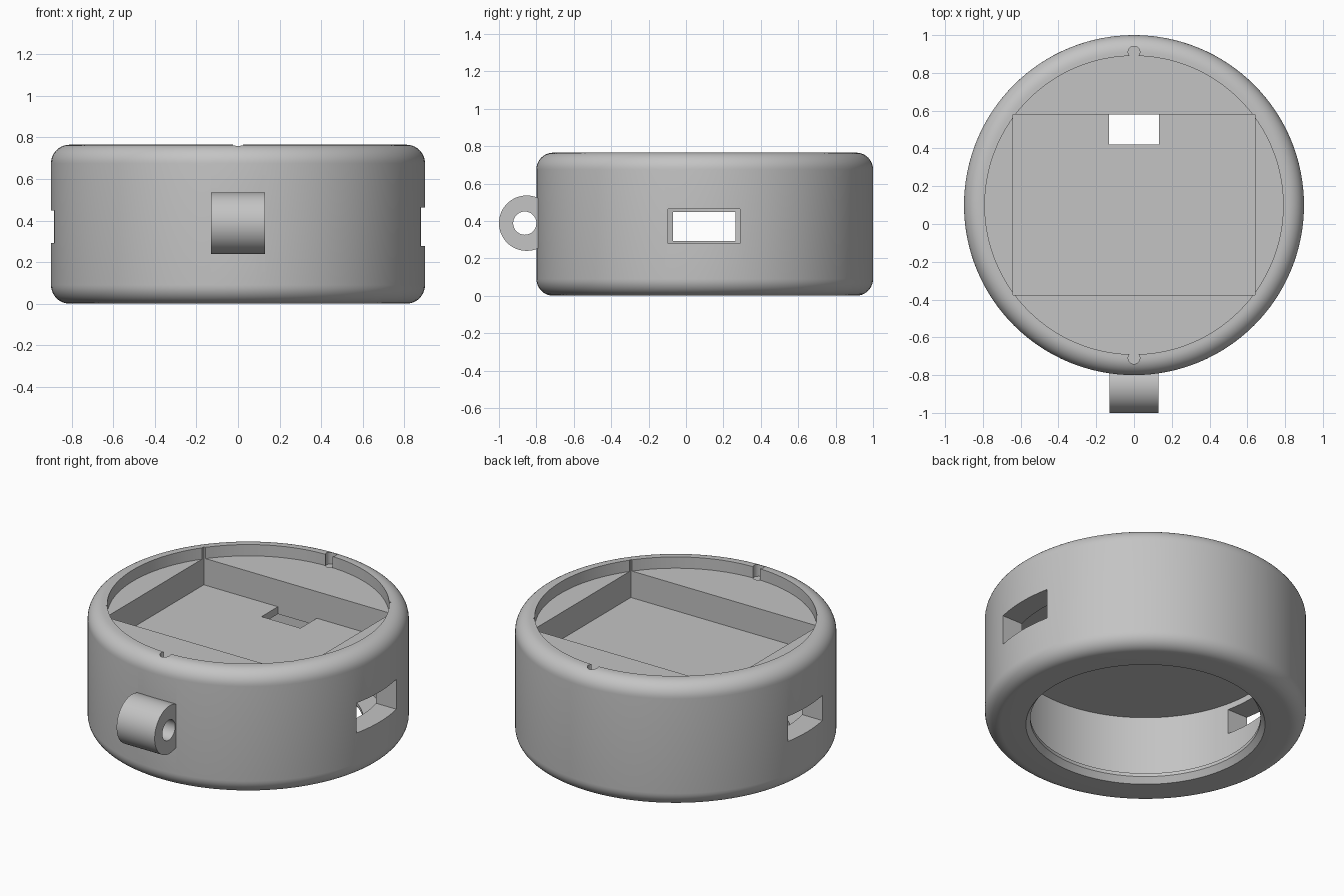
import bpy
import bmesh
from math import pi, sin, cos
from mathutils import Matrix, Vector

cube = bpy.data.objects.get("Cube")
if cube:
    bpy.data.objects.remove(cube, do_unlink=True)

CY = 0.1      # centre of the round case in y
TOP = 0.765   # height of the case

grey = bpy.data.materials.new("plain_grey")
grey.use_nodes = True
colour = (0.55, 0.55, 0.55, 1)
grey.diffuse_color = colour
grey.node_tree.nodes["Principled BSDF"].inputs["Base Color"].default_value = colour


def add_object(name, bm):
    bmesh.ops.recalc_face_normals(bm, faces=bm.faces)
    mesh = bpy.data.meshes.new(name)
    bm.to_mesh(mesh)
    bm.free()
    mesh.materials.append(grey)
    obj = bpy.data.objects.new(name, mesh)
    bpy.context.collection.objects.link(obj)
    return obj


def lathe(name, profile, steps=128):
    bm = bmesh.new()
    verts = [bm.verts.new((r, 0, z)) for r, z in profile]
    edges = [bm.edges.new(pair) for pair in zip(verts, verts[1:])]
    bmesh.ops.spin(bm, geom=verts + edges, cent=(0, 0, 0), axis=(0, 0, 1),
                   angle=2 * pi, steps=steps)
    bmesh.ops.remove_doubles(bm, verts=bm.verts, dist=1e-4)
    bmesh.ops.translate(bm, verts=bm.verts, vec=(0, CY, 0))
    return add_object(name, bm)


def box(name, low, high):
    low, high = Vector(low), Vector(high)
    bm = bmesh.new()
    bmesh.ops.create_cube(bm, size=1, matrix=Matrix.Translation((low + high) / 2)
                          @ Matrix.Diagonal((*(high - low), 1)))
    return add_object(name, bm)


def cylinder(name, centre, radius, length, along_x=False, segments=64):
    turn = Matrix.Rotation(pi / 2, 4, 'Y') if along_x else Matrix()
    bm = bmesh.new()
    bmesh.ops.create_cone(bm, cap_ends=True, segments=segments, radius1=radius,
                          radius2=radius, depth=length,
                          matrix=Matrix.Translation(centre) @ turn)
    return add_object(name, bm)


def combine(target, tool, operation='DIFFERENCE'):
    mod = target.modifiers.new("combine", 'BOOLEAN')
    mod.operation = operation
    mod.solver = 'EXACT'
    mod.object = tool
    bpy.context.view_layer.objects.active = target
    bpy.ops.object.modifier_apply(modifier=mod.name)
    bpy.data.objects.remove(tool, do_unlink=True)


def rounded(z, start):
    # quarter circle for the outer edge of the case
    return [(0.81 + 0.09 * cos(start + i * pi / 20), z + 0.09 * sin(start + i * pi / 20))
            for i in range(11)]


# Round case: lower cavity with a chamfered lip, rounded sides, shallow top recess
profile = [(0, 0.485), (0.765, 0.485), (0.765, 0.056), (0.645, 0.056), (0.645, 0.035), (0.67, 0)]
profile += rounded(0.09, -pi / 2)
profile += rounded(TOP - 0.09, 0)
profile += [(0.79, TOP), (0.79, 0.695), (0, 0.695)]
case = lathe("round_case", profile)

# Strap loop on the front
loop_z = 0.388
combine(case, cylinder("strap_loop", (0, -0.852, loop_z), 0.148, 0.26, True), 'UNION')
combine(case, cylinder("loop_hole", (0, -0.862, loop_z), 0.062, 0.4, True))

# Rectangular pocket and the slot through its floor
combine(case, box("pocket", (-0.64, -0.375, 0.53), (0.64, 0.58, 0.9)))
combine(case, box("floor_slot", (-0.133, 0.42, 0.4), (0.133, 0.58, 0.6)))

# Side windows, the one on +x slightly larger
combine(case, box("large_window", (0.6, -0.095, 0.278), (1, 0.29, 0.463)))
combine(case, box("small_window", (-1, -0.07, 0.293), (-0.6, 0.265, 0.448)))

# Small round notches in the rim, front and back
for side in (-1, 1):
    combine(case, cylinder("rim_notch", (0, CY + side * 0.81, TOP), 0.031, 0.15, segments=32))

bpy.ops.object.select_all(action='DESELECT')
case.select_set(True)
bpy.context.view_layer.objects.active = case
bpy.ops.object.shade_smooth_by_angle(angle=pi / 6)
